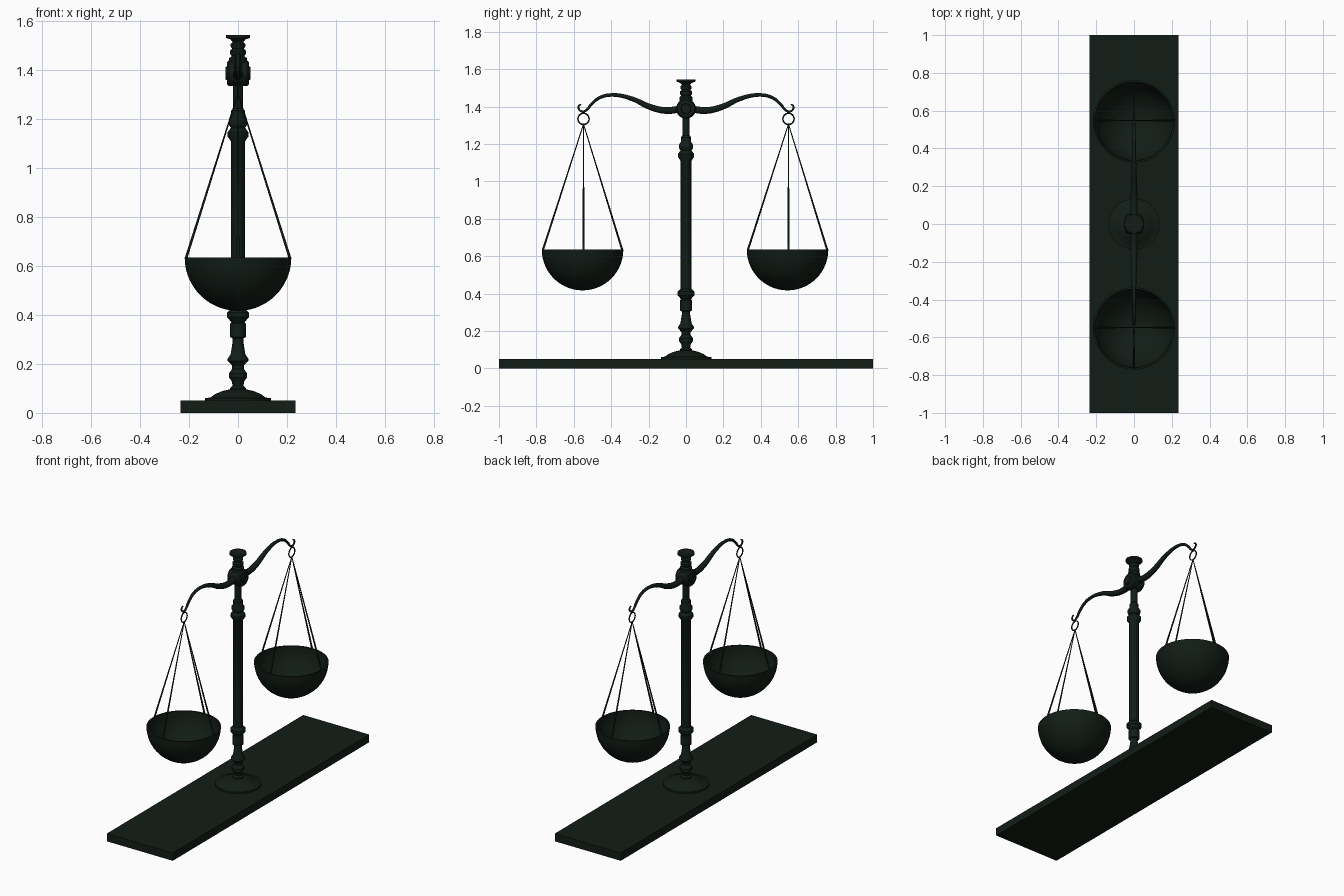
import bpy, bmesh, math
from mathutils import Matrix, Vector

if "Cube" in bpy.data.objects:
    bpy.data.objects.remove(bpy.data.objects["Cube"])

mat = bpy.data.materials.new("dark_green_metal")
mat.diffuse_color = (0.006, 0.012, 0.008, 1)
mat.use_nodes = True
mat.node_tree.nodes["Principled BSDF"].inputs["Base Color"].default_value = mat.diffuse_color


def finish(ob, angle=35):
    ob.data.materials.clear()
    ob.data.materials.append(mat)
    bpy.ops.object.select_all(action='DESELECT')
    bpy.context.view_layer.objects.active = ob
    ob.select_set(True)
    bpy.ops.object.shade_smooth_by_angle(angle=math.radians(angle))
    return ob


def add_mesh(name, bm, angle=35):
    bmesh.ops.recalc_face_normals(bm, faces=bm.faces)
    me = bpy.data.meshes.new(name)
    bm.to_mesh(me)
    bm.free()
    ob = bpy.data.objects.new(name, me)
    bpy.context.collection.objects.link(ob)
    return finish(ob, angle)


def lathe(name, profile, matrix=Matrix(), steps=32):
    """Spin an (radius, height) profile around z."""
    bm = bmesh.new()
    vs = [bm.verts.new((r, 0, z)) for r, z in profile]
    es = [bm.edges.new(p) for p in zip(vs, vs[1:])]
    bmesh.ops.spin(bm, geom=vs + es, cent=(0, 0, 0), axis=(0, 0, 1),
                   angle=math.tau, steps=steps, use_duplicate=False)
    bmesh.ops.remove_doubles(bm, verts=bm.verts, dist=1e-5)
    bm.transform(matrix)
    return add_mesh(name, bm)


def tube(name, points, spline='POLY', res=6, sides=2):
    """Round tube through (x, y, z, radius) points."""
    cu = bpy.data.curves.new(name, 'CURVE')
    cu.dimensions = '3D'
    cu.bevel_depth, cu.bevel_resolution, cu.use_fill_caps = 1, sides, True
    cu.resolution_u = res
    sp = cu.splines.new(spline)
    if spline == 'BEZIER':
        sp.bezier_points.add(len(points) - 1)
        for bp, (x, y, z, r) in zip(sp.bezier_points, points):
            bp.co, bp.radius = (x, y, z), r
            bp.handle_left_type = bp.handle_right_type = 'AUTO'
    else:
        sp.points.add(len(points) - 1)
        for p, (x, y, z, r) in zip(sp.points, points):
            p.co, p.radius = (x, y, z, 1), r
    tmp = bpy.data.objects.new(name + "_curve", cu)
    bpy.context.collection.objects.link(tmp)
    dg = bpy.context.evaluated_depsgraph_get()
    me = bpy.data.meshes.new_from_object(tmp.evaluated_get(dg))
    bpy.data.objects.remove(tmp)
    ob = bpy.data.objects.new(name, me)
    bpy.context.collection.objects.link(ob)
    return finish(ob, 50)


# base board
bm = bmesh.new()
bmesh.ops.create_cube(bm, size=1, matrix=Matrix.Translation((0, 0, 0.025)) @ Matrix.Diagonal((0.47, 2, 0.05, 1)))
add_mesh("base_board", bm)

# flared foot
lathe("foot", [(0, .048), (.135, .048), (.135, .06), (.112, .063), (.095, .076),
               (.065, .089), (.035, .096), (0, .096)])

# turned column
lathe("column", [(0, .09), (.032, .09), (.032, .102), (.022, .112), (.026, .13), (.037, .145),
                 (.037, .162), (.024, .18), (.024, .194), (.042, .213), (.042, .222), (.03, .24),
                 (.022, .29), (.022, .305), (.032, .31), (.032, .365), (.027, .37), (.045, .392),
                 (.045, .41), (.029, .425), (.029, 1.11), (.043, 1.13), (.043, 1.147), (.029, 1.165),
                 (.038, 1.178), (.038, 1.195), (.028, 1.21), (.028, 1.235), (.02, 1.245), (.02, 1.36), (0, 1.36)], steps=24)

# hub drum lying along x, with a raised boss on each side
hub = Matrix.Translation((0, 0, 1.388)) @ Matrix.Rotation(math.pi / 2, 4, 'Y')
lathe("hub", [(0, -.052), (.025, -.052), (.028, -.045), (.045, -.045), (.053, -.036), (.053, .036),
              (.045, .045), (.028, .045), (.025, .052), (0, .052)], hub)

# finial on top
lathe("finial", [(0, 1.42), (.036, 1.42), (.036, 1.45), (.026, 1.458), (.033, 1.468), (.033, 1.48),
                 (.024, 1.488), (.03, 1.498), (.03, 1.508), (.022, 1.516), (.03, 1.526), (.05, 1.533),
                 (.05, 1.544), (0, 1.544)])

for s, side in ((1, "right"), (-1, "left")):
    # curved arm ending in a hook
    arm = [(.02, 1.388, .02), (.11, 1.379, .019), (.19, 1.397, .017), (.29, 1.442, .013), (.39, 1.462, .010),
           (.46, 1.448, .009), (.51, 1.408, .008), (.526, 1.387, .007), (.55, 1.373, .006),
           (.571, 1.384, .0055), (.574, 1.402, .005), (.56, 1.412, .004)]
    tube("arm_" + side, [(0, s * y, z, r) for y, z, r in arm], 'BEZIER', 6, 3)

    # hanging ring
    n = 24
    bm = bmesh.new()
    c = [bm.verts.new((.03 + .004 * math.cos(a * math.tau / 8), 0, .004 * math.sin(a * math.tau / 8))) for a in range(8)]
    es = [bm.edges.new((c[i], c[(i + 1) % 8])) for i in range(8)]
    bmesh.ops.spin(bm, geom=c + es, cent=(0, 0, 0), axis=(0, 0, 1), angle=math.tau, steps=n)
    bmesh.ops.remove_doubles(bm, verts=bm.verts, dist=1e-5)
    bm.transform(Matrix.Translation((0, s * .548, 1.334)) @ Matrix.Rotation(math.pi / 2, 4, 'Y'))
    add_mesh("ring_" + side, bm, 60)

    # hollow bowl
    R, r, zc, yc = .218, .208, .635, s * .548 - .005
    steps = [i * math.pi / 28 for i in range(15)]
    outer = [(R * math.sin(a), -R * math.cos(a)) for a in steps]
    inner = [(r * math.sin(a), -r * math.cos(a)) for a in reversed(steps)]
    lathe("bowl_" + side, outer + inner, Matrix.Translation((0, yc, zc)), 40)

    # four suspension rods
    for k in range(4):
        a = k * math.pi / 2
        tube(f"rod_{side}_{k + 1}", [(0, s * .548, 1.306, .0025),
             (.213 * math.cos(a), s * .548 - .005 * abs(math.sin(a)) + .213 * math.sin(a), .63, .0055)])
